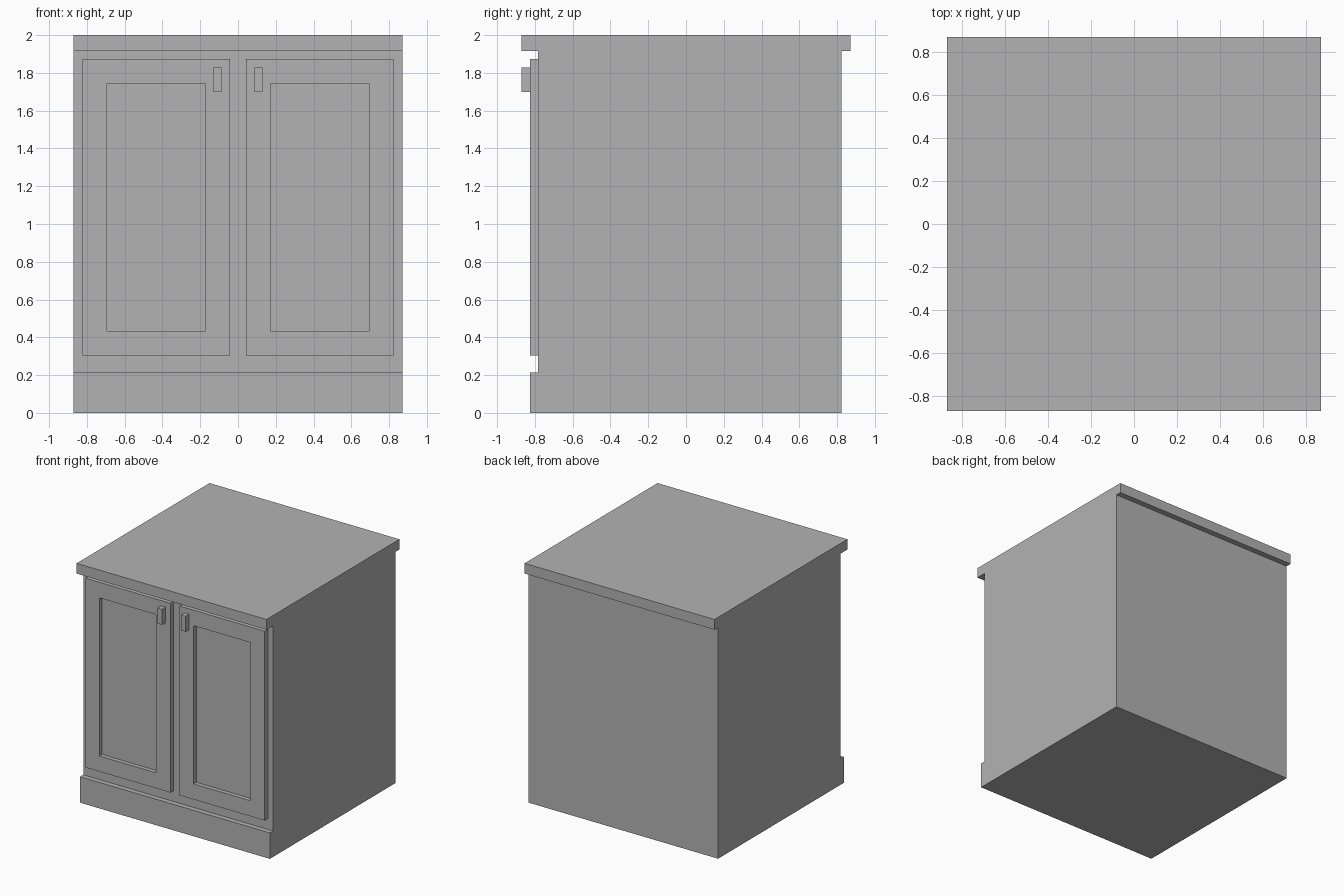
import bpy
import bmesh

cube = bpy.data.objects.get("Cube")
if cube:
    bpy.data.objects.remove(cube, do_unlink=True)

# Single grey finish
grey = bpy.data.materials.new("cabinet grey")
grey.use_nodes = True
colour = (0.45, 0.45, 0.45, 1)
grey.diffuse_color = colour
grey.node_tree.nodes["Principled BSDF"].inputs["Base Color"].default_value = colour

HALF = 0.87       # half width of the cabinet
BODY_FRONT = -0.783
DOOR_FRONT = -0.825
BACK = 0.822


def box(name, x, y, z):
    """Flat-sided box from (min, max) ranges."""
    bm = bmesh.new()
    bmesh.ops.create_cube(bm, size=1)
    for v in bm.verts:
        v.co = [r[0] if c < 0 else r[1] for c, r in zip(v.co, (x, y, z))]
    mesh = bpy.data.meshes.new(name)
    bm.to_mesh(mesh)
    bm.free()
    mesh.materials.append(grey)
    obj = bpy.data.objects.new(name, mesh)
    bpy.context.collection.objects.link(obj)
    return obj


def recess_front(obj, border, depth):
    """Inset the front face and push it back to form a framed panel."""
    bm = bmesh.new()
    bm.from_mesh(obj.data)
    front = min(bm.faces, key=lambda f: f.calc_center_median().y)
    bmesh.ops.inset_region(bm, faces=[front], thickness=border, use_even_offset=True)
    # Extrude the inset face so the recess walls stay square
    result = bmesh.ops.extrude_discrete_faces(bm, faces=[front])
    for v in result["faces"][0].verts:
        v.co.y += depth
    bm.to_mesh(obj.data)
    bm.free()


# Carcass, plinth and worktop
box("cabinet_body", (-HALF, HALF), (BODY_FRONT, BACK), (0, 1.915))
box("plinth", (-HALF, HALF), (DOOR_FRONT, BODY_FRONT), (0, 0.215))
box("worktop", (-HALF, HALF), (-HALF, HALF), (1.915, 2))

# Pair of framed doors with handles
for side, s in (("left", 1), ("right", -1)):
    door = box(side + "_door", sorted((s * 0.043, s * 0.822)),
               (DOOR_FRONT, BODY_FRONT), (0.305, 1.873))
    recess_front(door, 0.129, 0.035)
    box(side + "_handle", sorted((s * 0.087, s * 0.13)),
        (-HALF, DOOR_FRONT), (1.70, 1.828))
